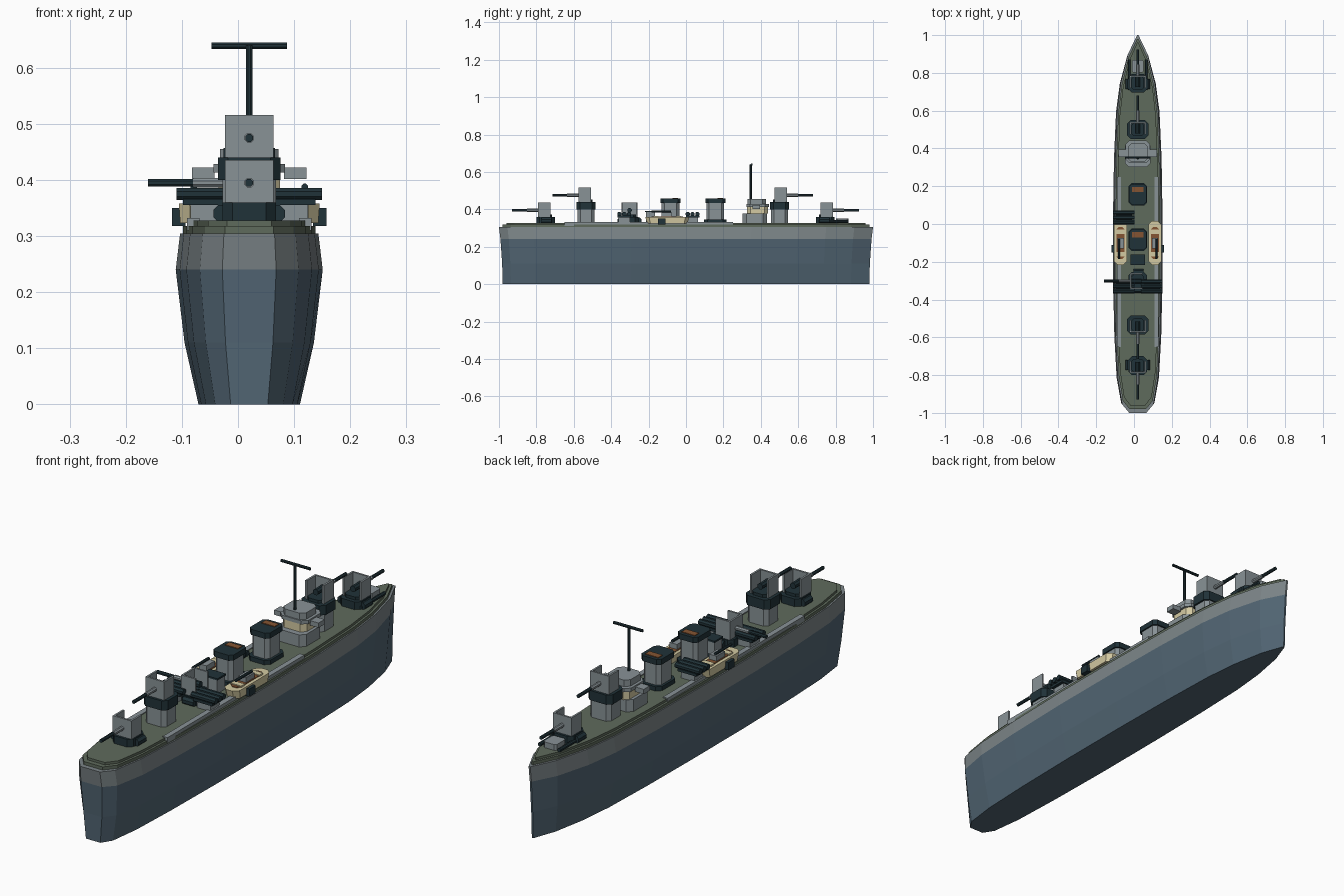
import bpy, math
from mathutils import Matrix, Vector

cube = bpy.data.objects.get("Cube")
if cube:
    bpy.data.objects.remove(cube, do_unlink=True)


def material(name, rgb):
    lin = [((c / 255 + 0.055) / 1.055) ** 2.4 for c in rgb] + [1.0]
    m = bpy.data.materials.new(name)
    m.use_nodes = True
    m.diffuse_color = lin
    m.node_tree.nodes["Principled BSDF"].inputs["Base Color"].default_value = lin
    return m


HULL = material("hull blue grey", (82, 102, 116))
GREY = material("light grey", (136, 146, 150))
STRAKE = material("upper hull grey", (124, 133, 136))
DECK = material("deck green", (95, 107, 92))
DARK = material("dark steel", (32, 50, 56))
CREAM = material("boat cream", (212, 202, 162))
BROWN = material("wood brown", (132, 84, 50))

SHIP = Matrix.Translation((0.02, 0, 0))      # ship centreline
TOP = 0.328                                  # deck height


def loft(name, rings, mats, M=SHIP):
    """Closed solid through rings of equal length, one material per band."""
    n = len(rings[0])
    verts = [M @ Vector(p) for ring in rings for p in ring]
    faces, idx = [list(range(n))[::-1]], [0]
    for r in range(len(rings) - 1):
        for i in range(n):
            j = (i + 1) % n
            faces.append([r * n + i, r * n + j, r * n + n + j, r * n + n + i])
            idx.append(min(r, len(mats) - 1))
    faces.append([len(verts) - n + i for i in range(n)])
    idx.append(len(mats) - 1)
    me = bpy.data.meshes.new(name)
    me.from_pydata(verts, [], faces)
    for m in mats:
        me.materials.append(m)
    me.polygons.foreach_set("material_index", idx)
    ob = bpy.data.objects.new(name, me)
    bpy.context.collection.objects.link(ob)
    return ob


def prism(name, outline, z0, z1, mat, M=SHIP, taper=1.0):
    lower = [(x, y, z0) for x, y in outline]
    upper = [(x * taper, y * taper, z1) for x, y in outline]
    return loft(name, [lower, upper], [mat], M)


def octagon(hx, hy, c):
    return [(-hx + c, -hy), (hx - c, -hy), (hx, -hy + c), (hx, hy - c),
            (hx - c, hy), (-hx + c, hy), (-hx, hy - c), (-hx, -hy + c)]


def box(name, lo, hi, mat, M=SHIP):
    (a, b, c), (d, e, f) = lo, hi
    return prism(name, [(a, b), (d, b), (d, e), (a, e)], c, f, mat, M)


def rod(name, p, q, r, mat, M=SHIP, n=8):
    p, q = Vector(p), Vector(q)
    turn = (q - p).to_track_quat('Z', 'Y').to_matrix().to_4x4()
    ring = [(r * math.cos(math.tau * (i + .5) / n), r * math.sin(math.tau * (i + .5) / n))
            for i in range(n)]
    return prism(name, ring, 0, (q - p).length, mat, M @ Matrix.Translation(p) @ turn)


def at(x, y, z=0.0, turn=0.0):
    return SHIP @ Matrix.Translation((x, y, z)) @ Matrix.Rotation(turn, 4, 'Z')


# Hull: plan outline scaled level by level
half = [(0.048, -1.0), (0.088, -0.955), (0.112, -0.82), (0.124, -0.6), (0.131, -0.3),
        (0.131, 0.05), (0.126, 0.35), (0.115, 0.6), (0.095, 0.75), (0.055, 0.9), (0.004, 1.0)]
plan = half + [(-x, y) for x, y in reversed(half)]


def level(sx, sy, z):
    return [(x * sx, y * sy, z) for x, y in plan]


loft("hull", [level(.69, .98, 0), level(.88, .983, .11), level(1, .992, .24),
              level(.94, 1, .305)], [HULL, HULL, STRAKE])
loft("deck_edge", [level(.9, .98, .304), level(.9, .98, .318)], [DECK])
loft("deck", [level(.83, .96, .317), level(.83, .96, TOP)], [DECK])
for s in (-1, 1):
    box("side_walkway", (s * .1 - .011, -.65, .31), (s * .1 + .011, .25, .332), GREY)


# Guns: pedestal, three sided shield and barrel
def gun(y, high, turn):
    M = at(0, y, 0, turn)
    if high:
        prism("gun_pedestal", octagon(.048, .045, .015), TOP - .01, .40, GREY, M)
        prism("gun_ring", octagon(.056, .05, .018), .40, .44, DARK, M)
        z = .44
    else:
        prism("gun_base", octagon(.048, .05, .018), TOP - .01, .36, DARK, M)
        for s in (-1, 1):
            rod("gun_locker", (s * .048, -.022, .34), (s * .048, .03, .34), .017, DARK, M)
        z = .36
    prism("gun_turntable", octagon(.034, .034, .012), z - .005, z + .012, DARK, M)
    box("gun_shield_front", (-.043, -.04, z), (.043, -.032, z + .076), GREY, M)
    for s in (-1, 1):
        x = s * .039
        box("gun_shield_side", (x - .004, -.033, z), (x + .004, .026, z + .076), GREY, M)
    rod("gun_breech", (0, -.035, z + .035), (0, .02, z + .035), .013, DARK, M)
    rod("gun_sleeve", (0, -.1, z + .035), (0, -.035, z + .035), .009, GREY, M)
    rod("gun_barrel", (0, -.18, z + .035), (0, -.09, z + .035), .0075, DARK, M)


gun(-.75, False, 0)
gun(-.535, True, 0)
gun(-.302, False, -math.pi / 2)
gun(.5, True, math.pi)
gun(.745, False, math.pi)

# Foredeck winch
prism("winch_box", octagon(.03, .034, .008), TOP - .005, .352, GREY, at(0, .835))
for s in (-1, 1):
    rod("winch_rail", (s * .045, .71, .335), (s * .045, .87, .335), .008, DARK)

# Bridge
prism("bridge_base", octagon(.068, .065, .02), TOP - .005, .378, GREY, at(0, .368))
prism("bridge_middle", octagon(.055, .056, .018), .378, .415, CREAM, at(0, .383))
prism("bridge_cap", octagon(.064, .06, .02), .413, .428, GREY, at(0, .383))
prism("bridge_top", octagon(.052, .05, .018), .428, .455, GREY, at(0, .378))
for s in (-1, 1):
    x = s * .082
    box("bridge_wing", (x - .02, .355, .402), (x + .02, .395, .422), GREY)

# Mast
rod("mast", (0, .346, .40), (0, .346, .64), .006, DARK)
rod("mast_crossbar", (-.067, .351, .639), (.067, .351, .639), .006, DARK)

# Funnels
for y in (.157, -.083):
    M = at(0, y)
    prism("funnel_foot", octagon(.05, .06, .018), TOP - .005, .346, DARK, M)
    prism("funnel", octagon(.04, .047, .014), .345, .436, GREY, M)
    prism("funnel_cap", octagon(.046, .054, .014), .434, .457, DARK, M)
    box("funnel_vent", (-.03, .012, .456), (.03, .04, .46), BROWN, M)


# Torpedo tubes, lying across the ship
def tubes(side, y):
    x0, x1 = sorted((side * .018, side * .13))
    box("tube_mount", (x0 + .025, y - .03, TOP - .015), (x1 - .025, y + .03, .36), GREY)
    box("tube_cradle", (x0 + .012, y - .036, .355), (x1 - .012, y + .036, .366), DARK)
    for k in (-1, 0, 1):
        rod("torpedo_tube", (x0, y + k * .026, .375), (x1, y + k * .026, .375), .012, DARK)


tubes(-1, .035)
tubes(-1, -.33)
tubes(1, -.33)

# Side boats with wooden benches and a small mounted weapon
for s in (-1, 1):
    M = at(s * .091, -.1)
    prism("boat", octagon(.032, .108, .018), TOP - .005, .358, CREAM, M, taper=1.08)
    prism("boat_interior", octagon(.021, .085, .012), .357, .361, BROWN, M)
    for y in (-.06, .06):
        box("boat_bench", (-.024, y - .012, .358), (.024, y + .012, .365), CREAM, M)
    box("boat_cabin", (-.017, -.03, .358), (.017, .025, .382), GREY, M)
    rod("boat_weapon", (s * .008, -.085, .388), (s * .008, .02, .388), .006, DARK, M)
    box("boat_stand", (s * .035 - .012, -.05, .318), (s * .035 + .012, -.01, .35), DARK, M)

# Deck house beside the after funnel
box("deck_house", (-.035, -.215, TOP - .005), (.035, -.165, .385), GREY)
box("deck_house_roof", (-.038, -.218, .385), (.038, -.162, .392), DARK)
